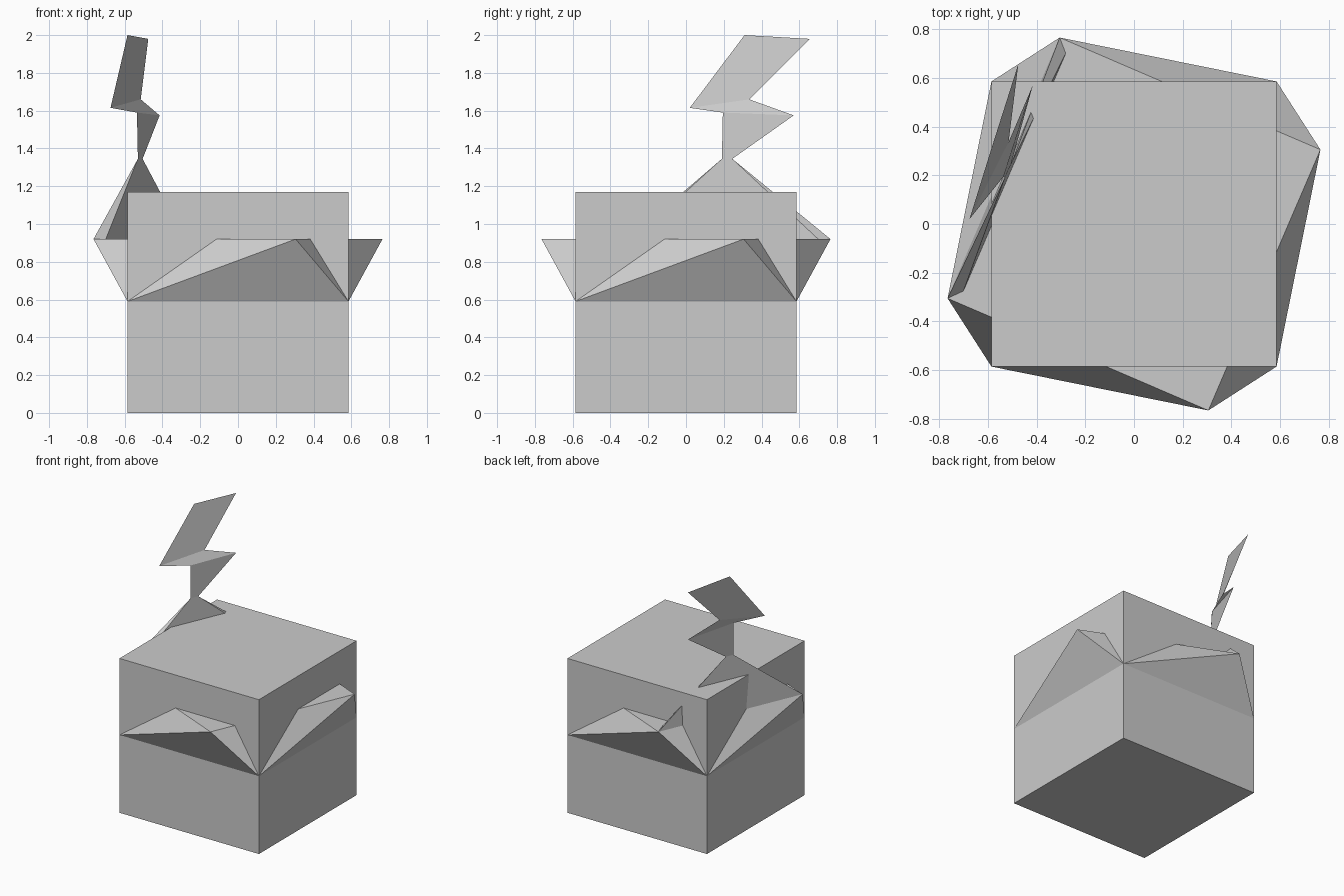
import bpy
from math import pi
from mathutils import Matrix, Vector

if "Cube" in bpy.data.objects:
    bpy.data.objects.remove(bpy.data.objects["Cube"])

R = 0.585          # half width of the box
MID, RIM = 0.59, 0.92


def make(name, verts, faces):
    me = bpy.data.meshes.new(name)
    me.from_pydata([tuple(v) for v in verts], [], faces)
    me.update()
    ob = bpy.data.objects.new(name, me)
    bpy.context.collection.objects.link(ob)
    return ob


def ring(point):
    """Four copies of a point, turned about z."""
    return [Matrix.Rotation(i * pi / 2, 3, 'Z') @ Vector(point) for i in range(4)]


# Cube body
body = ring((-R, -R, 0)) + ring((-R, -R, 2 * R))
make("box_body", body, [(3, 2, 1, 0), (4, 5, 6, 7)] +
     [(i, (i + 1) % 4, (i + 1) % 4 + 4, i + 4) for i in range(4)])

# Twisted collar: its turned upper square pokes through the box as four pointed flaps
collar = ring((-R, -R, MID)) + ring((0.305, -0.765, RIM))
faces = [(4, 5, 6, 7)]
for i in range(4):
    j = (i + 1) % 4
    faces += [(i, j, i + 4), (j, j + 4, i + 4)]
make("twisted_flaps", collar, faces)

# Tail base: thin wedge narrowing from one side of the collar to the neck
neck = [(-0.53, 0.19, 1.345), (-0.505, 0.245, 1.345)]
make("tail_base",
     [(-0.765, -0.305, RIM), (-0.305, 0.765, RIM),
      (-0.28, 0.70, RIM), (-0.70, -0.275, RIM)] + neck,
     [(0, 4, 5, 1), (2, 5, 4, 3), (0, 3, 4), (1, 5, 2), (0, 1, 2, 3)])

# Folded zigzag sheet
left = [neck[0], (-0.535, 0.195, 1.59), (-0.675, 0.02, 1.615), (-0.585, 0.31, 2.0)]
right = [neck[1], (-0.415, 0.57, 1.575), (-0.515, 0.335, 1.66), (-0.475, 0.655, 1.98)]
make("zigzag_tail", left + right, [(i, i + 4, i + 5, i + 1) for i in range(3)])
